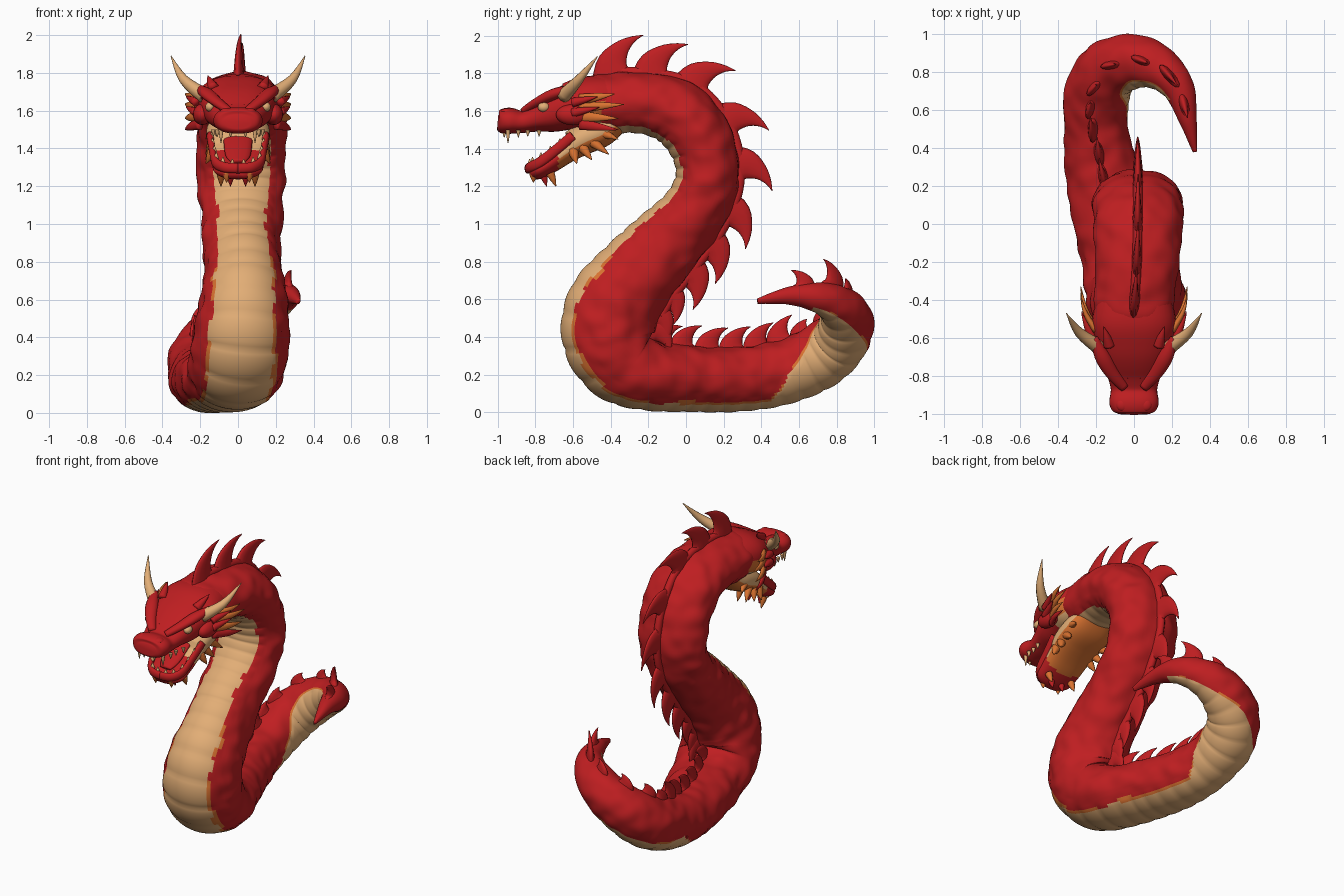
import bpy, bmesh, math
from mathutils import Vector, noise

if "Cube" in bpy.data.objects:
    bpy.data.objects.remove(bpy.data.objects["Cube"])

def material(name, rgb):
    m = bpy.data.materials.new(name)
    m.diffuse_color = (*rgb, 1)
    m.use_nodes = True
    m.node_tree.nodes["Principled BSDF"].inputs["Base Color"].default_value = m.diffuse_color
    return m

MATS = [material("red scales", (0.52, 0.013, 0.015)),
        material("tan belly", (0.76, 0.42, 0.18)),
        material("orange trim", (0.70, 0.17, 0.03))]
RED, TAN, ORANGE = 0, 1, 2
UP = (0, 0, 1)

def sample(ctrl, n):
    """Catmull-Rom through (x, y, z, half width, half height, dorsal xyz); returns frames."""
    rows, k = [], len(ctrl) - 1
    for i in range(n + 1):
        u = k * i / n
        j = min(int(u), k - 1)
        t = u - j
        a, b, c, d = (ctrl[max(0, min(k, j + o))] for o in (-1, 0, 1, 2))
        rows.append((u, [0.5 * (2 * q + (r - p) * t + (2 * p - 5 * q + 4 * r - s) * t * t
                         + (3 * q - p - 3 * r + s) * t ** 3) for p, q, r, s in zip(a, b, c, d)]))
    frames, s = [], 0
    for i, (u, v) in enumerate(rows):
        p = Vector(v[:3])
        T = (Vector(rows[min(i + 1, n)][1][:3]) - Vector(rows[max(i - 1, 0)][1][:3])).normalized()
        D = Vector(v[5:])
        D = (D - T * D.dot(T)).normalized()
        if i:
            s += (p - frames[-1][1]).length
        frames.append((u, p, T, D, T.cross(D), max(v[3], .002), max(v[4], .002), s))
    return frames

def tube(bm, frames, segs=12, mat=RED, power=1.0, bump=None):
    """Skin rings round the frames; mat may be a rule(u, dorsal amount, position)."""
    rings = []
    for f in frames:
        u, p, T, D, S, w, h, s = f
        ring = []
        for k in range(segs):
            a = 2 * math.pi * k / segs
            ca, sa = math.cos(a), math.sin(a)
            x = math.copysign(abs(ca) ** power, ca)
            y = math.copysign(abs(sa) ** power, sa)
            o = S * (x * w) + D * (y * h)
            if bump:
                o *= bump(f, sa, p + o)
            ring.append(bm.verts.new(p + o))
        rings.append(ring)
    for i in range(len(rings) - 1):
        for k in range(segs):
            n = (k + 1) % segs
            f = bm.faces.new((rings[i][k], rings[i][n], rings[i + 1][n], rings[i + 1][k]))
            c = math.sin(2 * math.pi * (k + .5) / segs)
            f.material_index = mat(frames[i][0], c, f.calc_center_median()) if callable(mat) else mat
    for ring in (rings[0], rings[-1]):
        f = bm.faces.new(ring)
        f.material_index = mat(0, 0, ring[0].co) if callable(mat) else mat

def finish(name, bm):
    bmesh.ops.recalc_face_normals(bm, faces=bm.faces[:])
    for f in bm.faces:
        f.smooth = True
    me = bpy.data.meshes.new(name)
    bm.to_mesh(me)
    bm.free()
    for m in MATS:
        me.materials.append(m)
    bpy.context.collection.objects.link(bpy.data.objects.new(name, me))

def spike(bm, a, b, r, mat, bend=(0, 0, 0), flat=1.0):
    """Tapered, slightly bent horn from a to b."""
    a, b = Vector(a), Vector(b)
    m = (a + b) / 2 + Vector(bend)
    hint = (0, 0, 1) if abs((b - a).normalized().z) < .8 else (0, 1, 0)
    c = [(*a, r * flat, r, *hint), (*m, r * .65 * flat, r * .65, *hint), (*b, .002, .002, *hint)]
    tube(bm, sample(c, 8), 10, mat)

def ball(bm, p, r, mat, scale=(1, 1, 1)):
    res = bmesh.ops.create_uvsphere(bm, u_segments=16, v_segments=10, radius=r)
    for v in res["verts"]:
        v.co = Vector(p) + Vector([c * s for c, s in zip(v.co, scale)])
        for f in v.link_faces:
            f.material_index = mat

# Body path: x, y, z, half width, half height, optional dorsal direction
path = [(0, -.60, 1.62, .13, .10), (0, -.45, 1.64, .20, .155), (.015, -.22, 1.64, .22, .16),
        (.02, -.035, 1.58, .235, .175), (.02, .085, 1.425, .24, .172), (.02, .115, 1.24, .232, .168),
        (.02, .04, 1.06, .217, .175), (.02, -.11, .89, .207, .20), (.03, -.26, .73, .212, .22),
        (.03, -.38, .56, .235, .25), (.02, -.41, .40, .255, .245), (0, -.34, .26, .255, .215),
        (-.03, -.18, .195, .245, .185), (-.10, .02, .18, .225, .175), (-.16, .25, .175, .20, .17),
        (-.20, .48, .205, .17, .17), (-.195, .68, .28, .17, .17, -.5, -.3, .8),
        (-.13, .81, .38, .155, .165, -.7, .1, .6), (0, .855, .48, .14, .145, 0, .6, .8),
        (.13, .82, .555, .115, .115, .4, .5, .8), (.23, .72, .605, .085, .085, .6, .2, .8),
        (.28, .56, .62, .05, .05, .5, 0, .8), (.32, .38, .59, .01, .015, .4, 0, .8)]
ctrl = []
for i, p in enumerate(path):
    if len(p) == 5:
        q, r = path[max(i - 1, 0)], path[min(i + 1, len(path) - 1)]
        d = Vector((1, 0, 0)).cross(Vector(r[:3]) - Vector(q[:3])).normalized()
        p = (*p, *d)
    ctrl.append(p)
spine = sample(ctrl, 320)

def belly_limit(u):
    if u > 20.3:
        return 2
    if u < 14.7:
        return .80 - .05 * max(0, min(1, u - 7))
    return .75 - .55 * min(1, (u - 14.7) / .5)

def body_colour(u, c, p):
    lim = belly_limit(u) + .04 * noise.noise(p * 9)
    if -c > lim:
        return TAN
    return ORANGE if -c > lim - .07 and u > 8 and noise.noise(p * 6) > -.05 else RED

def body_bump(f, c, p):
    if -c > min(belly_limit(f[0]), .7):      # rounded belly plates
        return .98 + .045 * abs(math.sin(math.pi * f[7] / .1)) ** .5
    return 1 + .07 * noise.noise(p * 11) * (1 if c > -.5 else .3)

bm = bmesh.new()
tube(bm, spine, 64, body_colour, 1, body_bump)
finish("body", bm)

# Row of swept back fins, standing upright along the tail
bm = bmesh.new()
s, total = .22, spine[-1][7]
while s < total - .12:
    u, p, T, D, S, w, h, _ = min(spine, key=lambda f: abs(f[7] - s))
    if u > 14.5:
        k = min(1, (u - 14.5) / 2)
        D = D * (1 - k) + Vector((0, 0, 1)) * k
        D = (D - T * D.dot(T)).normalized()
    neck = u < 7.5
    H = .19 - .05 * min(1, s / 1.4) if neck else (.11 if u < 15.5 else .06 if u < 18.8 else .11)
    L = .11 if neck else .085
    if u > 20:
        L, H = .07, .08
    if not 9.4 < u < 11.6:
        B = p + D * (h - .05)
        rows = [(0, 0, 1, .03), (.45, .02, .75, .022), (.85, .28, .42, .015), (1.1, .62, .17, .008), (1.22, .95, .01, .003)]
        tube(bm, sample([(*(B + D * (a * H + .02) + T * (b * H)), t, L * l, *(-T)) for a, b, l, t in rows], 14), 12)
    s += .17 if neck else .15
# low ridge joining the neck fins
ridge = [f for f in spine if 1.2 < f[0] < 8.5]
tube(bm, [(u, p + D * h, T, D, S, .025, .03, s) for u, p, T, D, S, w, h, s in ridge], 10)
finish("back_fins", bm)

# Upper head and snout
def head_colour(u, c, p):
    if p.y > -.58 and c < -.55:
        return TAN
    return ORANGE if p.y > -.56 and c < 0 else RED

bm = bmesh.new()
head = [(-1.0, 1.54, .07, .035), (-.985, 1.54, .11, .06), (-.94, 1.548, .13, .07), (-.87, 1.543, .122, .06),
        (-.80, 1.56, .14, .072), (-.72, 1.585, .17, .10), (-.62, 1.62, .20, .122), (-.50, 1.645, .22, .142), (-.34, 1.665, .18, .12)]
tube(bm, sample([(0, y, z, w, h, *UP) for y, z, w, h in head], 40), 32, head_colour, .85)
for sx in (-1, 1):
    ball(bm, (sx * .06, -.95, 1.595), .032, RED, (1.1, 1.1, .6))               # nostril
    brow = [(.05, -.86, 1.60, .025, .02), (.11, -.79, 1.645, .035, .025), (.165, -.70, 1.69, .04, .03), (.21, -.60, 1.72, .02, .02)]
    tube(bm, sample([(sx * x, y, z, w, h, *UP) for x, y, z, w, h in brow], 14), 12)
    ball(bm, (sx * .19, -.60, 1.58), .07, RED, (.7, 1.3, .8))                  # cheek
    spike(bm, (sx * .13, -.64, 1.72), (sx * .16, -.54, 1.785), .03, RED)
    spike(bm, (sx * .18, -.66, 1.68), (sx * .24, -.58, 1.74), .025, RED)
    spike(bm, (sx * .03, -.80, 1.62), (sx * .05, -.72, 1.69), .018, RED)
finish("head", bm)

# Open lower jaw with tongue
def jaw_colour(u, c, p):
    if p.y < -.68:
        return RED
    return TAN if c > -.1 else ORANGE

def jaw_bump(f, c, p):
    return 1 - .75 * max(0, c) ** 1.5 if f[0] > 2.6 else 1      # hollow mouth floor

bm = bmesh.new()
jaw = [(-.34, 1.57, .13, .06), (-.44, 1.50, .165, .085), (-.55, 1.45, .165, .085), (-.64, 1.39, .15, .07),
       (-.72, 1.33, .14, .06), (-.79, 1.285, .125, .05), (-.83, 1.265, .07, .03)]
tube(bm, sample([(0, y, z, w, h, *UP) for y, z, w, h in jaw], 36), 32, jaw_colour, .85, jaw_bump)
for sx in (-1, 1):                                                              # lips
    lip = [(.15, -.60, 1.47), (.135, -.70, 1.385), (.12, -.78, 1.325), (.07, -.83, 1.30), (0, -.84, 1.295)]
    tube(bm, sample([(sx * x, y, z, .018, .028, *UP) for x, y, z in lip], 16), 10)
tongue = [(-.55, 1.50, .08, .02), (-.66, 1.42, .075, .022), (-.74, 1.36, .065, .02), (-.79, 1.33, .04, .012)]
tube(bm, sample([(0, y, z, w, h, *UP) for y, z, w, h in tongue], 12), 14)
finish("lower_jaw", bm)

# Teeth
bm = bmesh.new()
for sx in (-1, 1):
    for x, y, l in ((.04, -.965, .025), (.09, -.945, .055), (.11, -.89, .025), (.115, -.84, .02), (.13, -.78, .02)):
        spike(bm, (sx * x, y, 1.50), (sx * x, y, 1.485 - l), .013, TAN)
    for x, y, z in ((.03, -.83, 1.31), (.08, -.815, 1.32), (.115, -.77, 1.345), (.125, -.72, 1.38), (.135, -.67, 1.42), (.14, -.63, 1.45)):
        spike(bm, (sx * x, y, z), (sx * x, y, z + .035), .014, TAN)
finish("teeth", bm)

# Horns and eyes
bm = bmesh.new()
for sx in (-1, 1):
    spike(bm, (sx * .18, -.65, 1.68), (sx * .355, -.47, 1.89), .04, TAN, (sx * .02, -.01, -.02))
finish("horns", bm)
bm = bmesh.new()
for sx in (-1, 1):
    ball(bm, (sx * .148, -.755, 1.62), .032, TAN, (.8, 1, .8))
finish("eyes", bm)

# Cheek frills, throat and chin spikes
bm = bmesh.new()
for sx in (-1, 1):
    for z, tz, ty, m in ((1.66, 1.69, -.38, ORANGE), (1.62, 1.635, -.33, ORANGE), (1.57, 1.56, -.36, ORANGE), (1.53, 1.50, -.36, RED)):
        spike(bm, (sx * .20, -.56, z), (sx * .28, ty, tz), .032, m, (sx * .015, 0, 0), .6)
    for z, ty in ((1.645, -.47), (1.59, -.46)):
        spike(bm, (sx * .22, -.60, z), (sx * .275, ty, z + .03), .026, RED)
    for y, z, ty, tz in ((-.46, 1.49, -.36, 1.45), (-.50, 1.44, -.41, 1.37), (-.55, 1.41, -.50, 1.34), (-.60, 1.39, -.58, 1.32)):
        spike(bm, (sx * .13, y, z), (sx * .17, ty, tz), .03, ORANGE)
    for x, y, ty, tz in ((.04, -.76, -.74, 1.20), (.09, -.72, -.69, 1.20), (.06, -.81, -.81, 1.22)):
        spike(bm, (sx * x, y, 1.27), (sx * x, ty, tz), .024, ORANGE if x > .05 else RED)
finish("face_spikes", bm)
